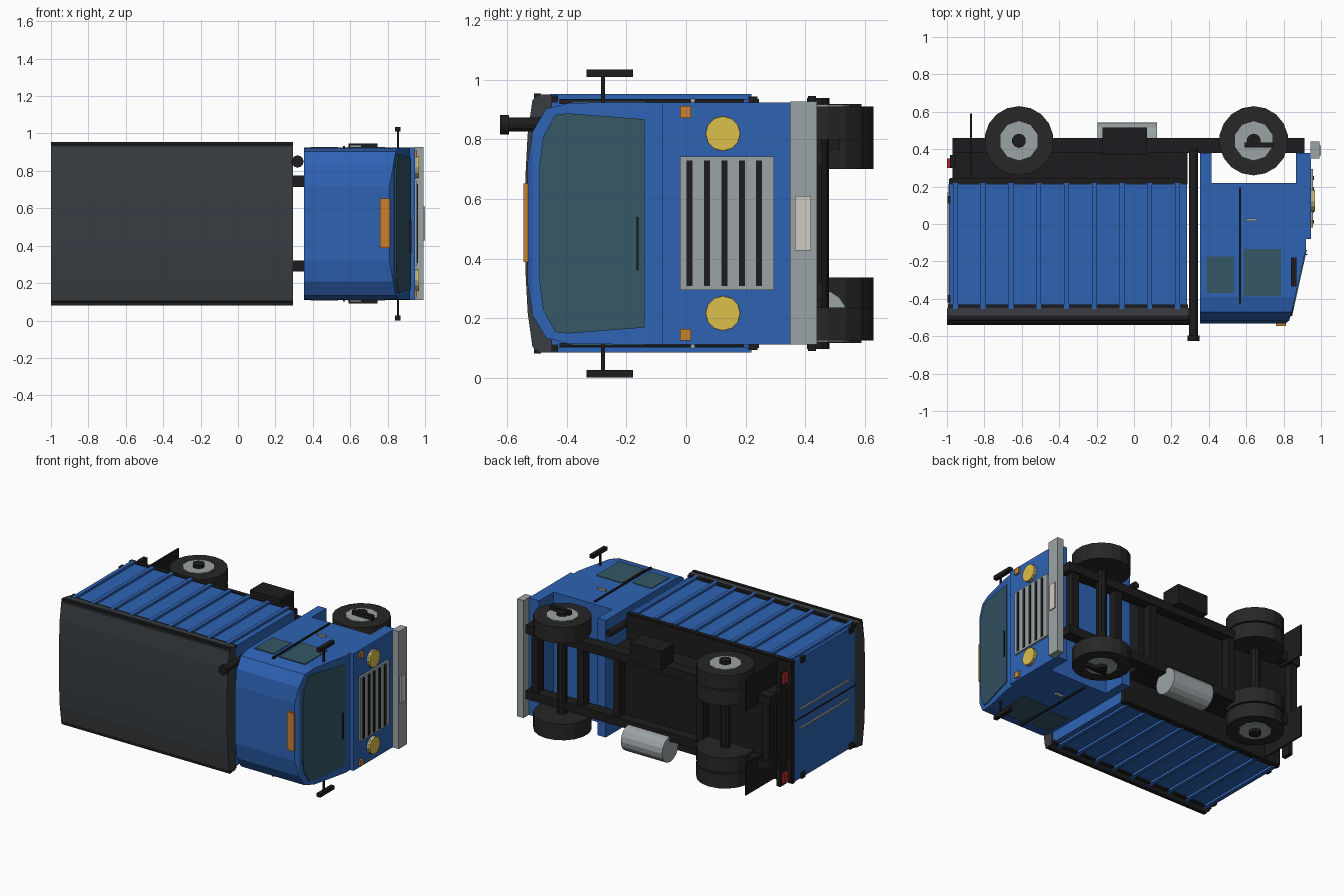
import bpy, bmesh
from math import pi
from mathutils import Matrix, Vector

if "Cube" in bpy.data.objects:
    bpy.data.objects.remove(bpy.data.objects["Cube"])

C = 0.518  # lateral centre (the truck lies on its side: +x front, -y roof, z across)


def mat(name, r, g, b):
    m = bpy.data.materials.new(name)
    m.diffuse_color = (r, g, b, 1)
    m.use_nodes = True
    m.node_tree.nodes["Principled BSDF"].inputs["Base Color"].default_value = m.diffuse_color
    return m


BLUE = mat("blue_paint", 0.027, 0.125, 0.46)
BLACK = mat("black", 0.012, 0.012, 0.013)
TYRE = mat("tyre", 0.02, 0.02, 0.021)
TARP = mat("tarp", 0.04, 0.046, 0.052)
GLASS = mat("glass", 0.035, 0.095, 0.13)
GREY = mat("metal", 0.33, 0.37, 0.38)
AMBER = mat("amber", 0.6, 0.22, 0.03)
YELLOW = mat("lamp", 0.72, 0.53, 0.07)
RED = mat("red", 0.45, 0.02, 0.02)
PLATE = mat("plate", 0.62, 0.6, 0.54)


def finish(bm, name, m):
    bmesh.ops.recalc_face_normals(bm, faces=bm.faces)
    me = bpy.data.meshes.new(name)
    bm.to_mesh(me)
    bm.free()
    me.materials.append(m)
    ob = bpy.data.objects.new(name, me)
    bpy.context.collection.objects.link(ob)
    return ob


def box(name, x, y, z, m, both=False):
    """Box from (min, max) ranges; both=True adds the mirrored twin."""
    bm = bmesh.new()
    for lo, hi in [z, (2 * C - z[1], 2 * C - z[0])][:1 + both]:
        size = Vector((x[1] - x[0], y[1] - y[0], hi - lo))
        mid = Vector((x[0] + x[1], y[0] + y[1], lo + hi)) / 2
        bmesh.ops.create_cube(bm, size=1, matrix=Matrix.Translation(mid) @ Matrix.Diagonal(size).to_4x4())
    return finish(bm, name, m)


def cyl(name, axis, span, centre, r, m, n=16, both=False):
    """Cylinder along an axis over a span; centre holds the other two coordinates in order."""
    rot = {'x': Matrix.Rotation(pi / 2, 4, 'Y'), 'y': Matrix.Rotation(pi / 2, 4, 'X'),
           'z': Matrix.Identity(4)}[axis]
    p = list(centre)
    p.insert('xyz'.index(axis), sum(span) / 2)
    bm = bmesh.new()
    for z in [p[2], 2 * C - p[2]][:1 + both]:
        bmesh.ops.create_cone(bm, cap_ends=True, segments=n, radius1=r, radius2=r, depth=span[1] - span[0],
                              matrix=Matrix.Translation((p[0], p[1], z)) @ rot)
    return finish(bm, name, m)


def loft(name, rows, back, m):
    """Symmetric shell: rows of (y, half width, front x), straight back at x=back."""
    bm = bmesh.new()
    v = [[bm.verts.new(p) for p in ((x, y, C - w), (x, y, C + w), (back, y, C + w), (back, y, C - w))]
         for y, w, x in rows]
    for a, b in zip(v, v[1:]):
        for i in range(4):
            j = (i + 1) % 4
            bm.faces.new((a[i], a[j], b[j], b[i]))
    bm.faces.new(v[0])
    bm.faces.new(v[-1])
    return finish(bm, name, m)


# Cab shell, nose and lower skirts around the wheel arch
loft("cab", [(0.22, .407, .92), (-.13, .407, .92), (-.39, .405, .862), (-.47, .385, .843),
             (-.515, .31, .83), (-.533, .2, .81)], 0.352, BLUE)
box("cab_nose", (.865, .945), (-.08, .38), (.111, .925), BLUE)
box("cab_rear_skirt", (.352, .415), (.21, .38), (.111, .925), BLUE)

# Windscreen laid on the sloping front
bm = bmesh.new()
half = [(-.14, .35), (-.4, .37), (-.44, .365), (-.48, .29), (-.492, .2)]
ring = [(y, C + w) for y, w in half] + [(y, C - w) for y, w in reversed(half)]
face = bm.faces.new([bm.verts.new((.926 + (y + .13) * .2231, y, z)) for y, z in ring])
ext = bmesh.ops.extrude_face_region(bm, geom=[face])
bmesh.ops.translate(bm, vec=(-.02, 0, 0), verts=[e for e in ext['geom'] if isinstance(e, bmesh.types.BMVert)])
finish(bm, "windscreen", GLASS)
box("wiper", (.918, .928), (-.166, -.16), (.36, .54), BLACK)

# Cab sides: windows, seam, handle, mirror, step
box("door_window", (.585, .785), (-.385, -.135), (.9, .929), GLASS, True)
box("quarter_window", (.387, .535), (-.37, -.175), (.9, .929), GLASS, True)
box("door_grab_bar", (.561, .572), (-.425, .195), (.92, .934), BLACK, True)
box("door_handle", (.6, .66), (.015, .03), (.92, .938), GREY, True)
box("mirror", (.84, .868), (-.335, -.178), (1.01, 1.035), BLACK, True)
box("mirror_arm", (.85, .86), (-.285, -.272), (.9, 1.015), BLACK, True)
box("roof_marker", (.758, .812), (-.546, -.52), (.388, .652), AMBER)

# Front face: grille, lamps, bumper
box("grille", (.94, .958), (-.02, .295), (.295, .742), GREY)
for i in range(5):
    y = .012 + i * .0585
    box("grille_slot", (.95, .963), (y - .01, y + .01), (.308, .73), BLACK)
cyl("headlight_ring", 'x', (.94, .957), (.124, .82), .06, GREY, 12, True)
cyl("headlight", 'x', (.955, .968), (.124, .82), .058, YELLOW, 12, True)
box("indicator", (.94, .958), (-.02, .017), (.872, .912), AMBER, True)
box("bumper", (.943, .992), (.35, .44), (.111, .928), GREY)
box("number_plate", (.985, 1), (.367, .42), (.427, .61), PLATE)

# Chassis rails, subframe, cross members, floor
box("chassis_rail", (-.97, .912), (.38, .46), (.715, .775), BLACK, True)
box("subframe", (-.97, .285), (.235, .39), (.27, .766), BLACK)
box("floor", (-.985, .285), (.215, .245), (.1, .936), BLACK)
for x in (-.93, -.42, .22, .5, .85):
    box("cross_member", (x - .025, x + .025), (.385, .45), (.3, .74), BLACK)
box("rear_beam", (-.985, -.955), (.3, .37), (.12, .916), BLACK)

# Wheels: single front tyres, dual rear tyres
for x, tyres in ((.64, [(.8, .911)]), (-.615, [(.813, .911), (.7, .803)])):
    for span in tyres:
        cyl("tyre", 'z', span, (x, .445), .185, TYRE, 18, True)
    cyl("rim", 'z', (.9, .917), (x, .445), .105, GREY, 10, True)
    cyl("hub", 'z', (.9, .94), (x, .445), .038, BLACK, 10, True)
    cyl("axle", 'z', (.2, .836), (x, .445), .035, BLACK, 10)
box("cab_step", (.59, .745), (.41, .437), (.912, .946), BLACK, True)
box("mud_flap", (-.876, -.866), (.245, .59), (.7, .92), BLACK, True)

# Fuel tank, battery box, exhaust stack
cyl("fuel_tank", 'x', (-.195, .123), (.452, .205), .09, GREY, 16)
box("battery_box", (-.168, .07), (.37, .515), (.765, .9), BLACK)
cyl("exhaust_stack", 'y', (-.62, .4), (.318, .85), .024, BLACK, 12)
cyl("exhaust_cap", 'y', (-.625, -.595), (.318, .85), .033, BLACK, 12)

# Cargo body with side ribs, rails and tarp cover
box("cargo_body", (-.988, .283), (-.46, .22), (.1, .936), BLUE)
for i in range(9):
    x = -.955 + i * .1485
    box("side_rib", (x - .013, x + .013), (-.455, .22), (.93, .952), BLUE, True)
box("top_rail", (-.995, .288), (-.455, -.43), (.925, .948), BLACK, True)
box("bottom_rail", (-.988, .285), (.21, .24), (.915, .944), BLACK, True)
loft("tarp_cover", [(-.45, .433, .295), (-.49, .433, .295), (-.516, .415, .295), (-.532, .3, .295),
                    (-.54, .15, .295)], -1, TARP)
box("tarp_edge", (-1, .295), (-.51, -.488), (.93, .955), BLACK, True)

# Tail doors: seam, lock rods, hinges, lamps
box("door_seam", (-.992, -.98), (-.45, .21), (C - .004, C + .004), BLACK)
box("lock_rod", (-.998, -.98), (-.38, .17), (.578, .59), GREY, True)
for y in (-.4, .13):
    box("door_hinge", (-.998, -.98), (y - .02, y + .02), (.9, .94), BLACK, True)
box("tail_lamp", (-1, -.975), (.3, .35), (.83, .9), RED, True)
